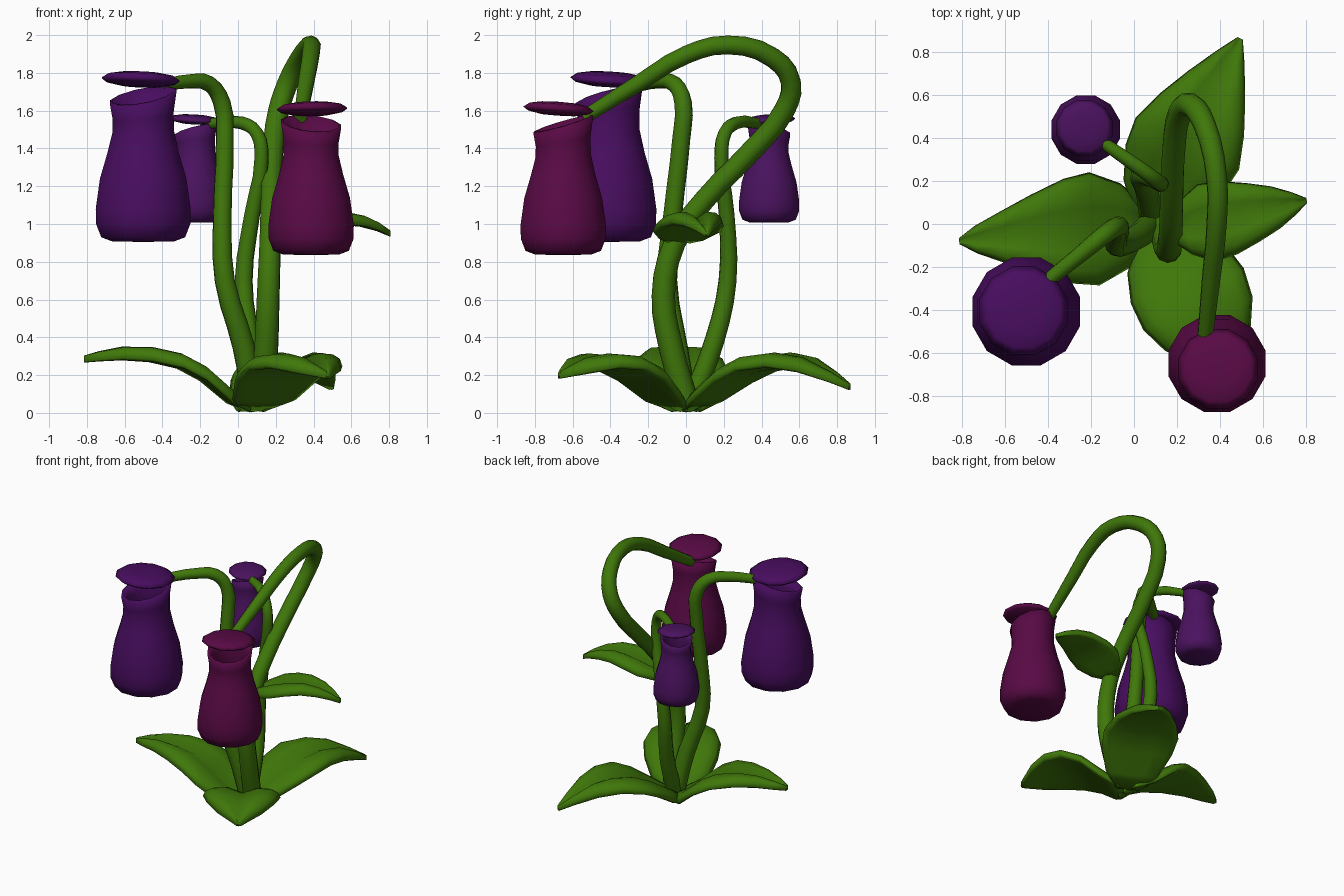
import bpy, bmesh, math
from mathutils import Vector


def material(name, rgb):
    m = bpy.data.materials.new(name)
    m.diffuse_color = (*rgb, 1)
    return m


GREEN = material("leaf_green", (0.05, 0.185, 0.003))
PURPLE = material("purple", (0.065, 0.004, 0.115))
MAGENTA = material("magenta", (0.10, 0.003, 0.06))
VIOLET = material("violet", (0.07, 0.006, 0.115))


def finish(name, bm, mat):
    bmesh.ops.recalc_face_normals(bm, faces=bm.faces)
    me = bpy.data.meshes.new(name)
    bm.to_mesh(me)
    bm.free()
    me.materials.append(mat)
    for p in me.polygons:
        p.use_smooth = True
    ob = bpy.data.objects.new(name, me)
    bpy.context.collection.objects.link(ob)
    return ob


def lathe(name, centre, scale, profile, tilt, hinge, mat, sides=12):
    """Revolve (radius, height, tilt weight); tilt shears z along the hinge direction."""
    bm = bmesh.new()
    rings = []
    for r, h, w in profile:
        if r == 0:
            rings.append([bm.verts.new(Vector(centre) + Vector((0, 0, h * scale)))] * sides)
            continue
        ring = []
        for i in range(sides):
            a = 2 * math.pi * (i + 0.5) / sides
            p = Vector((r * math.cos(a), r * math.sin(a), h))
            p.z += tilt * w * (p.x * hinge[0] + p.y * hinge[1])
            ring.append(bm.verts.new(Vector(centre) + p * scale))
        rings.append(ring)
    for a, b in zip(rings, rings[1:]):
        for i in range(sides):
            j = (i + 1) % sides
            face = list(dict.fromkeys((a[i], a[j], b[j], b[i])))
            bm.faces.new(face)
    return finish(name, bm, mat)


# Hollow body with a slanted mouth, and a lens-shaped lid
BODY = [(0, -0.005, 0), (0.17, -0.002, 0), (0.23, 0.02, 0), (0.258, 0.09, 0), (0.26, 0.17, 0),
        (0.237, 0.33, 0), (0.195, 0.47, 0), (0.168, 0.58, 0.2), (0.167, 0.67, 0.7),
        (0.182, 0.765, 1), (0.165, 0.77, 1), (0.145, 0.68, 0.7), (0.145, 0.58, 0.2),
        (0.2, 0.35, 0), (0.225, 0.15, 0), (0, 0.04, 0)]
LID = [(0, 0.897, 0), (0.1, 0.893, 1), (0.175, 0.88, 1), (0.213, 0.855, 1),
       (0.185, 0.835, 1), (0.1, 0.818, 1), (0, 0.815, 0)]


def pitcher(name, centre, lid_xy, scale, hinge, mat):
    h = Vector(hinge).normalized()
    lathe(name + "_pitcher", centre, scale, BODY, 0.3, h, mat)
    lathe(name + "_lid", (*lid_xy, centre[2]), scale, LID, -0.07, h, mat)


pitcher("large", (-0.502, -0.408, 0.91), (-0.515, -0.405), 1.0, (0.6, 0.8), PURPLE)
pitcher("front", (0.387, -0.65, 0.84), (0.392, -0.675), 0.9, (-0.3, 0.95), MAGENTA)
pitcher("small", (-0.225, 0.44, 1.01), (-0.23, 0.447), 0.635, (0.8, -0.6), VIOLET)


# Arching stems
def stem(name, points):
    cu = bpy.data.curves.new(name, 'CURVE')
    cu.dimensions = '3D'
    cu.bevel_depth = 1.0
    cu.bevel_resolution = 3
    cu.resolution_u = 3
    cu.use_fill_caps = True
    sp = cu.splines.new('BEZIER')
    sp.bezier_points.add(len(points) - 1)
    for bp, (x, y, z, r) in zip(sp.bezier_points, points):
        bp.co = (x, y, z)
        bp.radius = r
        bp.handle_left_type = bp.handle_right_type = 'AUTO'
    cu.materials.append(GREEN)
    ob = bpy.data.objects.new(name, cu)
    bpy.context.collection.objects.link(ob)


stem("large_stem", [(0.08, 0, 0.06, 0.06), (0.03, -0.05, 0.35, 0.06), (-0.07, -0.1, 0.7, 0.054),
                    (-0.083, -0.07, 1.05, 0.05), (-0.07, -0.025, 1.45, 0.048),
                    (-0.085, -0.015, 1.64, 0.047), (-0.15, -0.06, 1.74, 0.043),
                    (-0.26, -0.15, 1.755, 0.038), (-0.41, -0.27, 1.73, 0.034)])
stem("front_stem", [(0.13, 0, 0.06, 0.065), (0.15, -0.08, 0.35, 0.065), (0.16, -0.12, 0.62, 0.062),
                    (0.17, -0.06, 0.9, 0.058), (0.175, 0.1, 1.13, 0.056), (0.185, 0.34, 1.38, 0.056),
                    (0.215, 0.52, 1.6, 0.056), (0.265, 0.555, 1.75, 0.055),
                    (0.33, 0.46, 1.88, 0.053), (0.385, 0.22, 1.948, 0.05),
                    (0.385, 0.0, 1.895, 0.048), (0.36, -0.25, 1.745, 0.044),
                    (0.33, -0.54, 1.565, 0.036)])
stem("small_stem", [(0.08, 0.03, 0.06, 0.055), (0.06, 0.15, 0.38, 0.053), (0.03, 0.22, 0.7, 0.048),
                    (0.075, 0.215, 1.05, 0.042), (0.125, 0.187, 1.35, 0.038),
                    (0.1, 0.205, 1.48, 0.036), (0.02, 0.265, 1.535, 0.034),
                    (-0.16, 0.39, 1.53, 0.028)])

# Leaf cross-section: grooved top, smooth rounded underside
SECTION = [(-1, -0.028), (-0.93, 0.012), (-0.75, 0.035), (-0.4, 0.04), (0, 0.0),
           (0.4, 0.04), (0.75, 0.035), (0.93, 0.012), (1, -0.028),
           (0.85, -0.04), (0.45, -0.034), (0, -0.042), (-0.45, -0.034), (-0.85, -0.04)]


def leaf(name, root, tip, rows, thick=1.0):
    """Rows of (fraction along, height, half width)."""
    root, tip = Vector(root), Vector(tip)
    d = (tip - root).normalized()
    side = Vector((-d.y, d.x))
    bm = bmesh.new()
    grid = []
    for s, z, hw in rows:
        c = root.lerp(tip, s)
        fold = thick * min(0.4 + hw / 0.25, 1)
        row = []
        for t, dz in SECTION:
            p = c + side * (t * hw)
            row.append(bm.verts.new((p.x, p.y, z + dz * fold)))
        grid.append(row)
    n = len(SECTION)
    for a, b in zip(grid, grid[1:]):
        for i in range(n):
            j = (i + 1) % n
            bm.faces.new((a[i], a[j], b[j], b[i]))
    bm.faces.new(grid[0])
    bm.faces.new(grid[-1])
    finish(name, bm, GREEN)


leaf("left_leaf", (0.06, 0), (-0.815, -0.08),
     [(0, 0.035, 0.09), (0.12, 0.09, 0.2), (0.28, 0.21, 0.265), (0.42, 0.275, 0.245),
      (0.6, 0.31, 0.185), (0.77, 0.315, 0.12), (0.91, 0.3, 0.065), (1, 0.285, 0.014)])
leaf("back_leaf", (0.07, 0.02), (0.495, 0.865),
     [(0, 0.035, 0.09), (0.12, 0.1, 0.19), (0.28, 0.2, 0.255), (0.42, 0.26, 0.27),
      (0.58, 0.28, 0.22), (0.74, 0.255, 0.15), (0.9, 0.19, 0.07), (1, 0.14, 0.014)])
leaf("front_leaf", (0.08, -0.03), (0.475, -0.67),
     [(0, 0.035, 0.08), (0.15, 0.1, 0.2), (0.32, 0.205, 0.26), (0.5, 0.265, 0.275),
      (0.68, 0.275, 0.24), (0.84, 0.25, 0.155), (0.94, 0.22, 0.07), (1, 0.2, 0.015)])
leaf("stem_leaf", (0.18, -0.03), (0.805, 0.11),
     [(0, 0.92, 0.06), (0.1, 0.945, 0.13), (0.25, 0.985, 0.185), (0.42, 1.015, 0.175),
      (0.6, 1.03, 0.14), (0.77, 1.015, 0.1), (0.9, 0.985, 0.055), (1, 0.95, 0.012)], 0.9)
